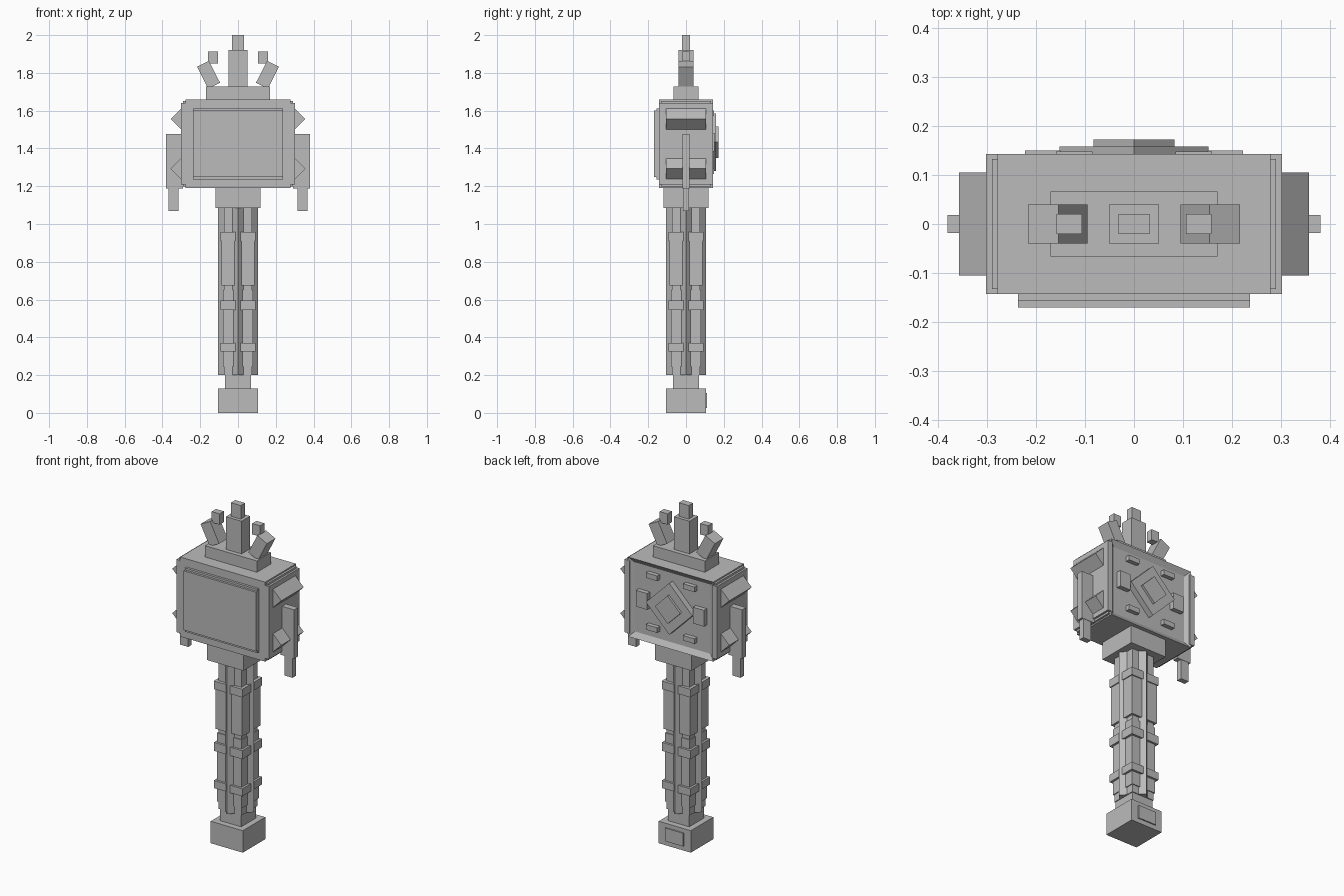
import bpy, bmesh, math
from mathutils import Matrix, Vector

old = bpy.data.objects.get("Cube")
if old:
    bpy.data.objects.remove(old, do_unlink=True)

GREY = (0.5, 0.5, 0.5, 1)
mat = bpy.data.materials.new("plain_grey")
mat.use_nodes = True
mat.diffuse_color = GREY
bsdf = mat.node_tree.nodes["Principled BSDF"]
bsdf.inputs["Base Color"].default_value = GREY
bsdf.inputs["Roughness"].default_value = 0.8


def box(name, x, y, z, turn=0, axis='Y', inset_back=None):
    """Box from (low, high) ranges, optionally turned about its centre."""
    lo, hi = Vector((x[0], y[0], z[0])), Vector((x[1], y[1], z[1]))
    bm = bmesh.new()
    bmesh.ops.create_cube(bm, size=1, matrix=Matrix.Diagonal((*(hi - lo), 1)))
    if inset_back:
        back = [f for f in bm.faces if f.normal.y > 0.9]
        bmesh.ops.inset_region(bm, faces=back, thickness=inset_back[0])
        bmesh.ops.translate(bm, verts=back[0].verts, vec=(0, -inset_back[1], 0))
    mesh = bpy.data.meshes.new(name)
    bm.to_mesh(mesh)
    bm.free()
    mesh.materials.append(mat)
    obj = bpy.data.objects.new(name, mesh)
    obj.matrix_world = Matrix.Translation((lo + hi) / 2) @ Matrix.Rotation(math.radians(turn), 4, axis)
    bpy.context.collection.objects.link(obj)
    return obj


def sym(h):
    return (-h, h)


def around(c, h):
    return (c - h, c + h)


def side_range(s, a, b):
    return tuple(sorted((s * a, s * b)))


# Base block, its back plate and the neck above it
box("base_block", sym(.105), sym(.105), (0, .13))
box("base_plate", sym(.06), (.1, .112), (.027, .105))
box("base_neck", sym(.07), sym(.07), (.13, .2))

# Shaft: diamond core with four stepped and banded posts
core = .105 / math.sqrt(2)
box("shaft_core", sym(core), sym(core), (.2, 1.09), 45, 'Z')
POST = [("post", .024, .2, 1.09), ("post_grip", .036, .675, .91),
        ("post_lower_sleeve", .029, .245, .65), ("post_band", .042, .91, .958),
        ("post_band", .042, .545, .595), ("post_band", .042, .325, .37)]
for sx in (-1, 1):
    for sy in (-1, 1):
        for name, h, z0, z1 in POST:
            box(name, around(sx * .051, h), around(sy * .051, h), (z0, z1))

# Collar and head with a recessed back
box("collar", sym(.12), sym(.12), (1.085, 1.19))
box("head", sym(.278), sym(.143), (1.19, 1.66), inset_back=(.043, .02))

# Front panel in two steps
box("front_panel_rim", sym(.237), (-.157, -.13), (1.235, 1.612))
box("front_panel", sym(.237), (-.17, -.13), (1.25, 1.6))

# Stacked diamonds and small blocks on the back
MID = 1.433
for name, diag, depth in (("back_diamond", .152, .158), ("back_diamond_boss", .083, .172)):
    h = diag / math.sqrt(2)
    box(name, sym(h), (.11, depth), around(MID, h), 45)
for s in (-1, 1):
    box("back_side_block", side_range(s, .15, .222), (.11, .15), around(MID, .048))
    for dz in (-.153, .153):
        box("back_bar", around(s * .122, .037), (.11, .148), around(MID + dz, .015))

# Head sides: cheek plates, ridges, wings and crown prongs
for s in (-1, 1):
    box("cheek_step", side_range(s, .27, .29), sym(.133), (1.198, 1.652))
    box("cheek_plate", side_range(s, .27, .302), sym(.143), (1.21, 1.64))
    for z in (1.556, 1.293):
        box("side_ridge", around(s * .3, .04), sym(.105), around(z, .04), 45)
    box("wing", side_range(s, .29, .38), sym(.018), (1.187, 1.476))
    box("wing_tab", side_range(s, .315, .368), sym(.016), (1.07, 1.2))
    box("tilted_prong", around(s * .156, .035), sym(.04), around(1.79, .065), s * 27)
    box("prong_tip", around(s * .132, .026), sym(.02), (1.85, 1.914))

# Crown base and centre prong
box("crown_base", sym(.17), sym(.066), (1.65, 1.727))
box("centre_prong", sym(.051), sym(.04), (1.72, 1.92))
box("centre_tip", sym(.032), sym(.02), (1.91, 2.0))
